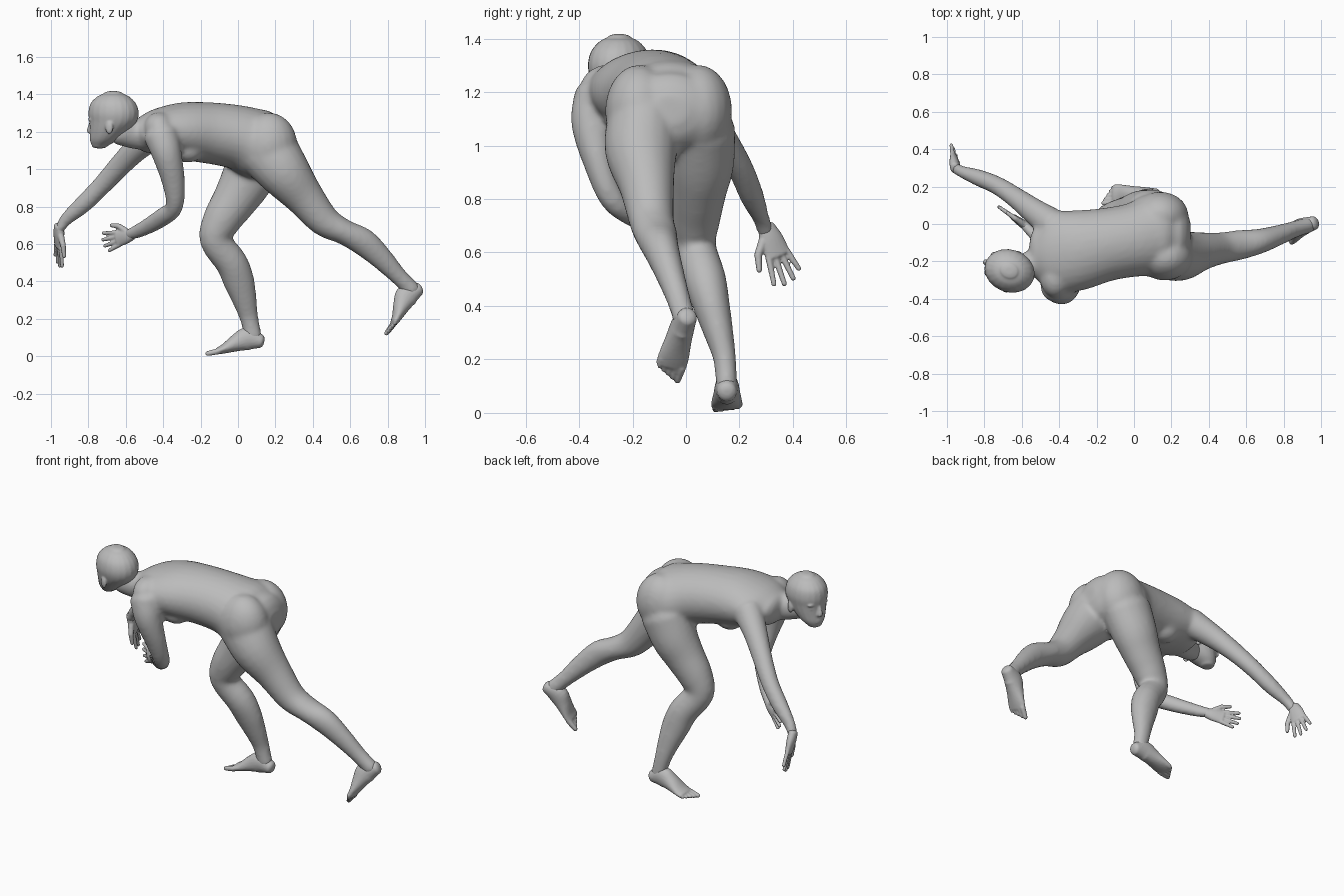
import bpy, bmesh, math
from mathutils import Vector, Matrix

cube = bpy.data.objects.get("Cube")
if cube:
    bpy.data.objects.remove(cube, do_unlink=True)

skin = bpy.data.materials.new("grey_skin")
skin.use_nodes = True
GREY = (0.5, 0.5, 0.5, 1)
skin.diffuse_color = GREY
skin.node_tree.nodes["Principled BSDF"].inputs["Base Color"].default_value = GREY

Y = Vector((0, 1, 0))
Z = Vector((0, 0, 1))


def spline(pts, steps=4):
    """Catmull-Rom through stations of (x, y, z, half width, half depth)."""
    pts = [Vector(p) for p in pts]
    ext = [2 * pts[0] - pts[1]] + pts + [2 * pts[-1] - pts[-2]]
    out = []
    for a, b, c, d in zip(ext, ext[1:], ext[2:], ext[3:]):
        for i in range(steps):
            t = i / steps
            out.append(0.5 * (2 * b + (c - a) * t + (2 * a - 5 * b + 4 * c - d) * t**2
                              + (3 * b - a - 3 * c + d) * t**3))
    return out + [pts[-1]]


def loft(bm, stations, side=Y, axis=None, sides=20, cap=0.6):
    """Skin oval sections along a path, with rounded ends."""
    pts = spline(stations)
    cen = [Vector(p[:3]) for p in pts]
    last = len(pts) - 1
    rings = []
    for i, p in enumerate(pts):
        t = axis or (cen[min(i + 1, last)] - cen[max(i - 1, 0)]).normalized()
        u = (side - t * side.dot(t)).normalized()
        v = t.cross(u)
        r = cap * min(p[3], p[4])
        dome = [(math.sin(k) * r, math.cos(k)) for k in (0.4, 0.8, 1.2)]
        slices = [(0, 1)]
        if i == 0:
            slices = [(-h, s) for h, s in reversed(dome)] + slices
        elif i == last:
            slices += dome
        for h, s in slices:
            ring = []
            for k in range(sides):
                g = math.tau * k / sides
                ring.append(bm.verts.new(cen[i] + t * h + u * p[3] * s * math.cos(g)
                                         + v * p[4] * s * math.sin(g)))
            rings.append(ring)
    faces = [bm.faces.new(rings[0][::-1]), bm.faces.new(rings[-1])]
    for a, b in zip(rings, rings[1:]):
        for k in range(sides):
            n = (k + 1) % sides
            faces.append(bm.faces.new((a[k], a[n], b[n], b[k])))
    bmesh.ops.recalc_face_normals(bm, faces=faces)


def blob(bm, center, radii):
    m = Matrix.Translation(center) @ Matrix.Diagonal((*radii, 1))
    bmesh.ops.create_uvsphere(bm, u_segments=20, v_segments=14, radius=1, matrix=m)


def rod(bm, a, b, r1, r2):
    """A tapered round digit."""
    side = Y if abs((b - a).normalized().y) < 0.8 else Z
    loft(bm, [(*a, r1, r1), (*b, r2, r2)], side, sides=10, cap=1)


def finish(name, bm, voxel, smooth):
    """Fuse the overlapping shapes into one soft skin."""
    mesh = bpy.data.meshes.new(name)
    bm.to_mesh(mesh)
    bm.free()
    mesh.materials.append(skin)
    ob = bpy.data.objects.new(name, mesh)
    bpy.context.collection.objects.link(ob)
    bpy.ops.object.select_all(action="DESELECT")
    ob.select_set(True)
    bpy.context.view_layer.objects.active = ob
    rm = ob.modifiers.new("fuse", "REMESH")
    rm.mode, rm.voxel_size = "VOXEL", voxel
    sm = ob.modifiers.new("soften", "SMOOTH")
    sm.factor, sm.iterations = 0.5, smooth
    for mod in ("fuse", "soften"):
        bpy.ops.object.modifier_apply(modifier=mod)
    bpy.ops.object.shade_smooth_by_angle(angle=math.radians(60))
    return ob


# Torso, neck and limbs
bm = bmesh.new()
loft(bm, [(.22, -.06, 1.13, .18, .148), (.17, -.06, 1.13, .215, .178),
          (.1, -.065, 1.135, .225, .188), (0, -.085, 1.17, .198, .172),
          (-.15, -.11, 1.193, .196, .164), (-.3, -.14, 1.203, .215, .154),
          (-.42, -.155, 1.2, .215, .127), (-.5, -.16, 1.185, .155, .1)], sides=28)
loft(bm, [(-.42, -.17, 1.205, .1, .105), (-.53, -.205, 1.188, .072, .085),
          (-.64, -.24, 1.205, .063, .075)])
for x, y in ((.165, -.175), (.14, .045)):       # buttocks
    blob(bm, (x, y, 1.13), (.152, .128, .172))
for y in (-.23, -.05):                          # breasts
    blob(bm, (-.27, y, 1.1), (.085, .075, .066))
blob(bm, (-.42, -.28, 1.22), (.085, .115, .085))    # shoulder muscle
# bent arm
loft(bm, [(-.41, -.33, 1.18, .09, .095), (-.38, -.35, 1.08, .08, .08),
          (-.345, -.325, .93, .057, .062), (-.34, -.275, .8, .048, .047),
          (-.4, -.2, .745, .045, .05), (-.5, -.09, .685, .036, .042),
          (-.585, -.005, .648, .026, .032)])
# reaching arm
loft(bm, [(-.43, -.005, 1.2, .085, .09), (-.53, .065, 1.12, .07, .07),
          (-.63, .14, 1.02, .055, .06), (-.73, .205, .91, .049, .052),
          (-.83, .247, .81, .045, .048), (-.92, .28, .73, .032, .035),
          (-.957, .3, .67, .032, .024)])
# standing leg
loft(bm, [(.1, .05, 1.06, .135, .155), (.04, .052, .93, .128, .138),
          (-.02, .042, .83, .11, .12), (-.09, .033, .72, .095, .102),
          (-.12, .035, .62, .078, .085), (-.035, .07, .5, .08, .086),
          (.005, .096, .4, .069, .083), (.035, .122, .3, .056, .066),
          (.06, .145, .2, .043, .05), (.083, .152, .1, .041, .046)])
# trailing leg
loft(bm, [(.16, -.155, 1.1, .14, .165), (.25, -.168, .98, .136, .14),
          (.355, -.147, .85, .104, .106), (.46, -.13, .725, .085, .085),
          (.565, -.112, .665, .08, .068), (.67, -.092, .61, .067, .074),
          (.765, -.062, .525, .055, .062), (.86, -.028, .425, .045, .047),
          (.935, -.005, .35, .043, .046)])
finish("body", bm, .012, 10)

# Head, shaped around its own centre and turned slightly sideways
bm = bmesh.new()
loft(bm, [(-.078, 0, 1.122, .042, .04), (-.054, 0, 1.155, .07, .074),
          (-.026, 0, 1.2, .091, .102), (-.002, 0, 1.25, .106, .128),
          (.002, 0, 1.3, .114, .137), (0, 0, 1.35, .104, .124),
          (0, 0, 1.387, .075, .088), (0, 0, 1.405, .042, .05)], axis=Z, cap=.3)
loft(bm, [(-.118, 0, 1.255, .012, .014), (-.128, 0, 1.22, .014, .018),
          (-.133, 0, 1.2, .018, .017)], cap=.6, sides=12)       # nose
for s in (-1, 1):
    blob(bm, (.015, s * .104, 1.222), (.022, .012, .036))       # ear
    blob(bm, (-.106, s * .04, 1.265), (.02, .03, .012))         # brow
    blob(bm, (-.104, s * .038, 1.24), (.016, .018, .01))        # eye
for z in (1.165, 1.153):
    blob(bm, (-.114, 0, z), (.017, .028, .008))                 # lips
blob(bm, (-.098, 0, 1.13), (.02, .026, .016))                   # chin
head = finish("head", bm, .006, 4)
head.data.transform(Matrix.Translation((-.667, -.25, 0)) @ Matrix.Rotation(math.radians(-20), 4, "Z"))


def hand(name, wrist, along, thumb, size):
    """Flat palm, four fanned fingers and a thumb."""
    w, d = Vector(wrist), Vector(along).normalized()
    s = Vector(thumb)
    s = (s - d * s.dot(d)).normalized()
    bm = bmesh.new()
    rows = ((0, .028, .022), (.04, .038, .022), (.095, .042, .016))
    loft(bm, [(*(w + d * t * size), a * size, b * size) for t, a, b in rows], s)
    for k, length in zip((1.5, .5, -.5, -1.5), (.085, .095, .09, .07)):
        a = w + (d * .09 + s * k * .021) * size
        rod(bm, a, a + (d + s * k * .14).normalized() * length * size, .013, .01)
    a = w + (d * .035 + s * .025) * size
    b = a + (d * .7 + s * .7) * .05 * size
    rod(bm, a, b, .019, .015)
    rod(bm, b, b + (d + s * .35) * .045 * size, .015, .011)
    finish(name, bm, .005, 2)


hand("bent_arm_hand", (-.565, -.02, .65), (-.12, .085, -.035), (0, 0, 1), 1.05)
hand("reaching_arm_hand", (-.957, .3, .695), (-.01, .42, -1), (.35, -1, -.3), 1.2)


def foot(name, heel, along, up, inner):
    """Heel, arch and ball in one loft, with five toes."""
    o, d = Vector(heel), Vector(along).normalized()
    u = Vector(up)
    u = (u - d * u.dot(d)).normalized()
    s = d.cross(u)
    s *= math.copysign(1, s.y * inner)
    bm = bmesh.new()
    rows = ((.02, .04, .037, .038), (.085, .062, .045, .062), (.145, .05, .05, .048),
            (.21, .029, .058, .028), (.25, .02, .059, .019))
    loft(bm, [(*(o + d * t + u * h), a, b) for t, h, a, b in rows], s)
    for k in range(5):
        a = o + d * (.25 - k * .006) + u * .018 + s * (.041 - k * .021)
        r = .017 - k * .0015
        rod(bm, a, a + d * (.058 - k * .006) - u * .004, r, r * .8)
    finish(name, bm, .006, 2)


foot("standing_foot", (.145, .153, .043), (-1, 0, -.14), Z, -1)
foot("trailing_foot", (1.006, .01, .347), (-.19, -.08, -.22), (-.78, 0, .62), 1)
